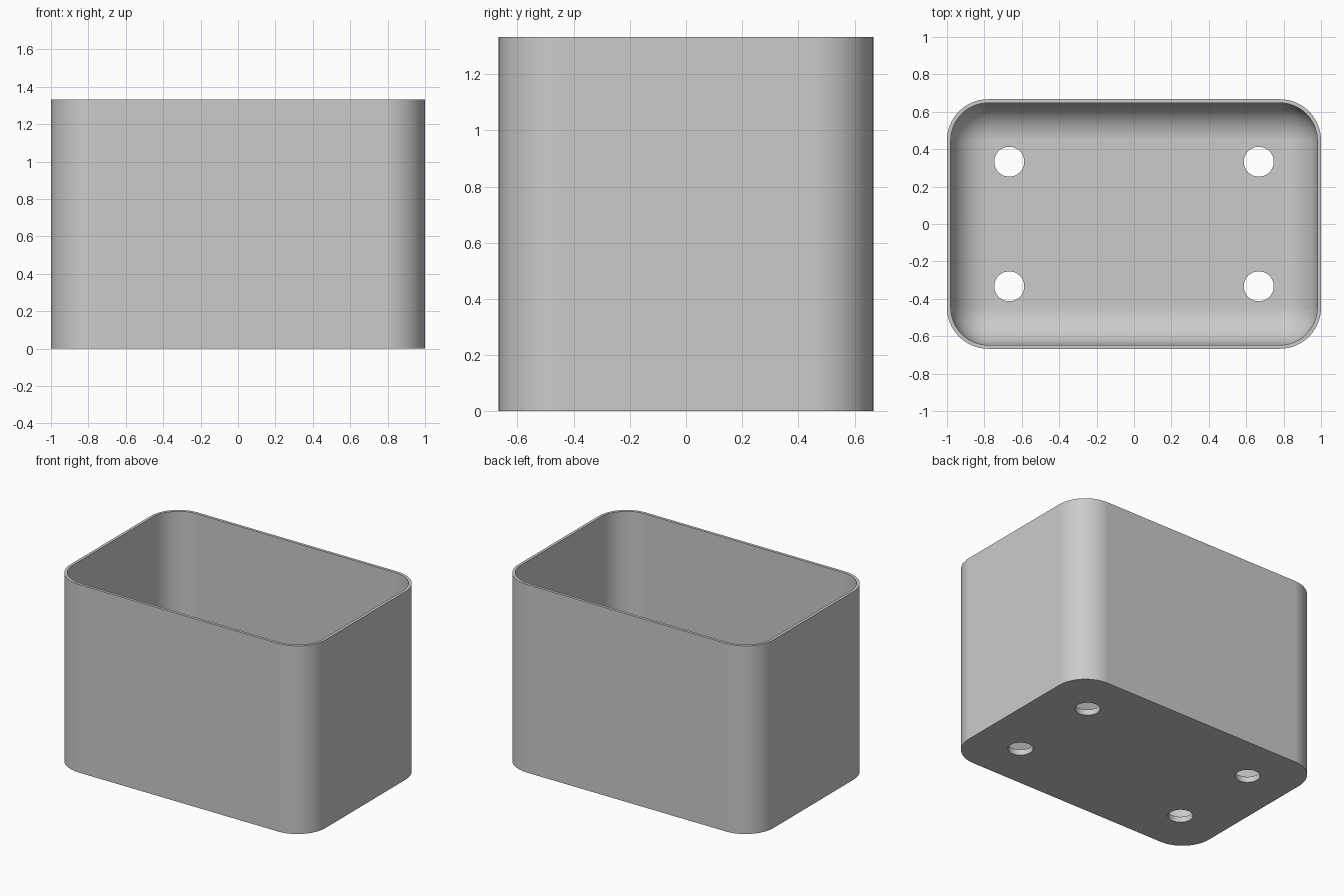
import bpy
import bmesh
from math import sin, cos, pi, radians

if "Cube" in bpy.data.objects:
    bpy.data.objects.remove(bpy.data.objects["Cube"], do_unlink=True)

HALF_X, HALF_Y, HEIGHT = 1.0, 0.667, 1.333
WALL, FLOOR = 0.02, 0.04
CORNER = 0.22              # outer corner radius
FILLET = CORNER - WALL     # inner corner and floor fillet radius
STEPS = 16

grey = bpy.data.materials.new("light grey")
grey.use_nodes = True
grey.diffuse_color = (0.6, 0.6, 0.6, 1)
grey.node_tree.nodes["Principled BSDF"].inputs["Base Color"].default_value = (0.6, 0.6, 0.6, 1)


def ring(bm, inset, z):
    """Rounded rectangle of vertices, inset from the outer wall."""
    r = max(CORNER - inset, 0)
    cx, cy = HALF_X - CORNER, HALF_Y - CORNER
    verts = []
    for quarter, (sx, sy) in enumerate([(1, 1), (-1, 1), (-1, -1), (1, -1)]):
        for i in range(STEPS + 1):
            a = (quarter + i / STEPS) * pi / 2
            verts.append(bm.verts.new((sx * cx + r * cos(a), sy * cy + r * sin(a), z)))
    return verts


# Container shell: outside wall, rim, inside wall, floor fillet
levels = [(0, 0), (0, HEIGHT), (WALL, HEIGHT)]
for i in range(STEPS + 1):
    a = i / STEPS * pi / 2
    levels.append((WALL + FILLET * (1 - cos(a)), FLOOR + FILLET * (1 - sin(a))))

bm = bmesh.new()
rings = [ring(bm, inset, z) for inset, z in levels]
for low, high in zip(rings, rings[1:]):
    n = len(low)
    for i in range(n):
        j = (i + 1) % n
        bm.faces.new((low[i], low[j], high[j], high[i]))
bm.faces.new(rings[0][::-1])
bm.faces.new(rings[-1])
bmesh.ops.remove_doubles(bm, verts=bm.verts, dist=0.0001)
bmesh.ops.recalc_face_normals(bm, faces=bm.faces)
mesh = bpy.data.meshes.new("container")
bm.to_mesh(mesh)
bm.free()
mesh.materials.append(grey)
container = bpy.data.objects.new("container", mesh)
bpy.context.collection.objects.link(container)

# Four drain holes through the floor
bm = bmesh.new()
for sx in (-1, 1):
    for sy in (-1, 1):
        made = bmesh.ops.create_cone(bm, cap_ends=True, segments=48,
                                     radius1=0.08, radius2=0.08, depth=0.3)
        bmesh.ops.translate(bm, verts=made["verts"], vec=(sx * 0.667, sy * 0.333, 0))
cut_mesh = bpy.data.meshes.new("hole_cutter")
bm.to_mesh(cut_mesh)
bm.free()
cut_mesh.materials.append(grey)
cutter = bpy.data.objects.new("hole_cutter", cut_mesh)
cutter.hide_render = True
bpy.context.collection.objects.link(cutter)

cut = container.modifiers.new("drain holes", "BOOLEAN")
cut.operation = "DIFFERENCE"
cut.solver = "EXACT"
cut.object = cutter
bpy.ops.object.select_all(action="DESELECT")
container.select_set(True)
bpy.context.view_layer.objects.active = container
bpy.ops.object.modifier_apply(modifier=cut.name)
bpy.data.objects.remove(cutter, do_unlink=True)

# Smooth curves with crisp rim, base and hole edges
bpy.ops.object.shade_smooth_by_angle(angle=radians(30))
weighted = container.modifiers.new("even shading", "WEIGHTED_NORMAL")
weighted.keep_sharp = True
